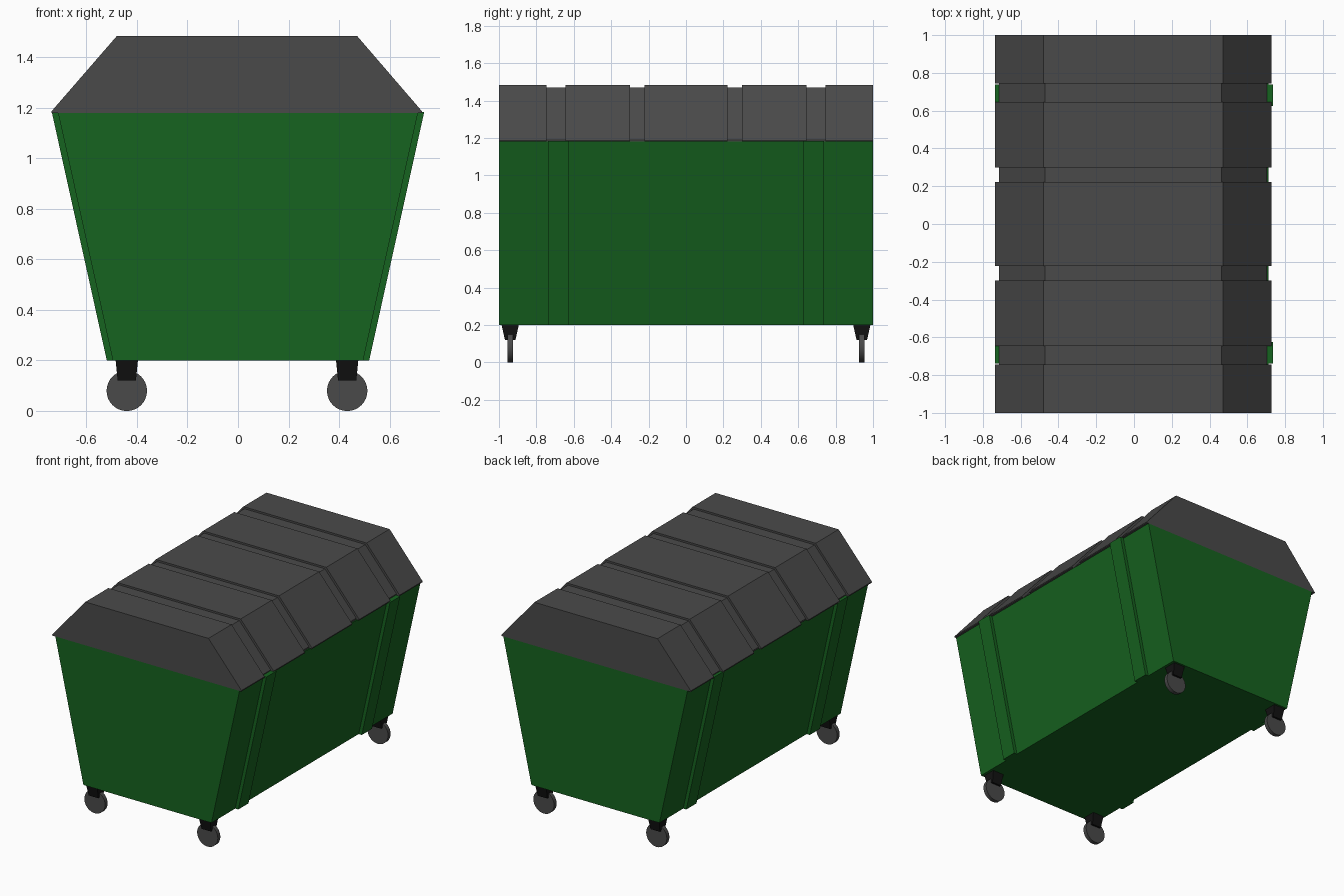
import bpy, bmesh, math
from mathutils import Matrix

if "Cube" in bpy.data.objects:
    bpy.data.objects.remove(bpy.data.objects["Cube"])


def material(name, rgb):
    m = bpy.data.materials.new(name)
    m.diffuse_color = (*rgb, 1)
    m.use_nodes = True
    m.node_tree.nodes["Principled BSDF"].inputs["Base Color"].default_value = m.diffuse_color
    return m


GREEN = material("green_paint", (0.008, 0.125, 0.014))
DARK = material("dark_grey", (0.068, 0.068, 0.068))
BLACK = material("black", (0.006, 0.006, 0.006))


def finish(name, bm, mat):
    bmesh.ops.recalc_face_normals(bm, faces=bm.faces)
    me = bpy.data.meshes.new(name)
    bm.to_mesh(me)
    bm.free()
    me.materials.append(mat)
    ob = bpy.data.objects.new(name, me)
    bpy.context.collection.objects.link(ob)
    return ob


def loft(name, sections, mat):
    """Skin a list of equal-length point rings and cap both ends."""
    bm = bmesh.new()
    rings = [[bm.verts.new(p) for p in s] for s in sections]
    n = len(rings[0])
    for a, b in zip(rings, rings[1:]):
        for i in range(n):
            j = (i + 1) % n
            bm.faces.new((a[i], a[j], b[j], b[i]))
    bm.faces.new(rings[0])
    bm.faces.new(rings[-1])
    return finish(name, bm, mat)


def rect(x0, x1, y0, y1, z):
    return [(x0, y0, z), (x1, y0, z), (x1, y1, z), (x0, y1, z)]


# Tapered container body
loft("body", [rect(-0.495, 0.495, -1, 1, 0.2),
              rect(-0.712, 0.712, -1, 1, 1.18)], GREEN)

# Slanted ribs on both long sides
for s, side in ((-1, "left"), (1, "right")):
    for yc, end in ((-0.682, "front"), (0.682, "back")):
        y0, y1 = yc - 0.056, yc + 0.056
        loft(f"rib_{side}_{end}",
             [rect(s * 0.46, s * 0.519, y0, y1, 0.2),
              rect(s * 0.677, s * 0.737, y0, y1, 1.184)], GREEN)

# Lid: one profile stepped inward at four grooves
RIDGE = [(-0.737, 1.18), (0.727, 1.18), (0.727, 1.187),
         (0.472, 1.483), (-0.48, 1.483), (-0.737, 1.187)]
GROOVE = [(-0.716, 1.18), (0.704, 1.18), (0.704, 1.19),
          (0.462, 1.47), (-0.472, 1.47), (-0.716, 1.19)]
sections = []


def add_section(profile, y):
    sections.append([(x, y, z) for x, z in profile])


add_section(RIDGE, -1)
for y0, y1 in ((-0.745, -0.645), (-0.30, -0.222), (0.222, 0.30), (0.645, 0.745)):
    for prof, y in ((RIDGE, y0), (GROOVE, y0), (GROOVE, y1), (RIDGE, y1)):
        add_section(prof, y)
add_section(RIDGE, 1)
loft("lid", sections, DARK)

# Casters: tapered bracket and disc wheel at each corner
for x, side in ((-0.44, "left"), (0.432, "right")):
    for y, end in ((-0.94, "front"), (0.94, "back")):
        loft(f"bracket_{side}_{end}",
             [rect(x - 0.036, x + 0.036, y - 0.028, y + 0.028, 0.12),
              rect(x - 0.044, x + 0.044, y - 0.046, y + 0.046, 0.2)], BLACK)
        bm = bmesh.new()
        bmesh.ops.create_cone(
            bm, cap_ends=True, segments=32, radius1=0.08, radius2=0.08, depth=0.028,
            matrix=Matrix.Translation((x, y, 0.08)) @ Matrix.Rotation(math.pi / 2, 4, 'X'))
        wheel = finish(f"wheel_{side}_{end}", bm, DARK)
        for p in wheel.data.polygons:
            p.use_smooth = len(p.vertices) == 4
        for e in wheel.data.edges:
            a, b = (wheel.data.vertices[i].co for i in e.vertices)
            e.use_edge_sharp = abs(a.y - b.y) < 1e-4
